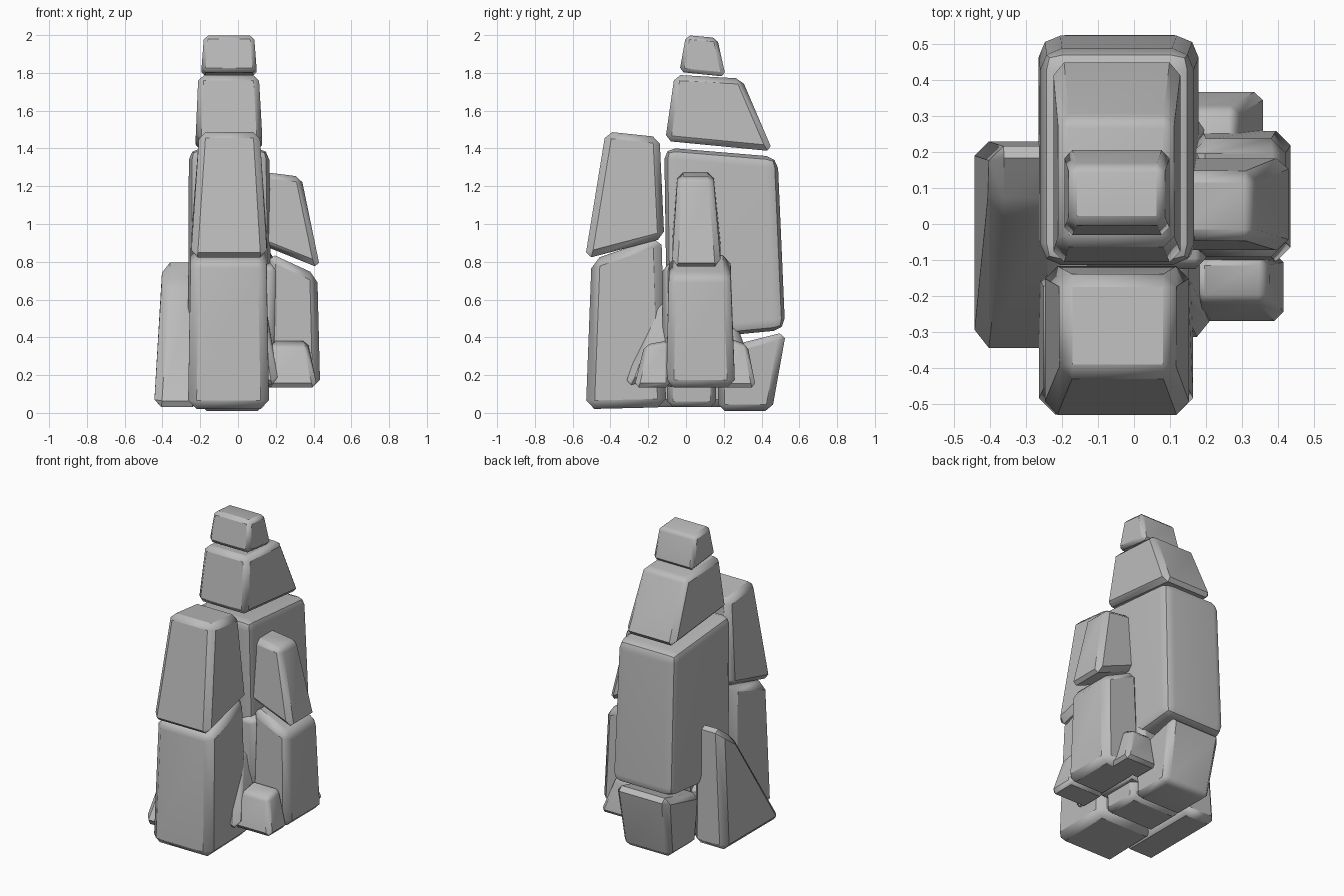
import bpy, bmesh, math

stone = bpy.data.materials.new("grey_stone")
stone.diffuse_color = (0.5, 0.5, 0.5, 1)


def block(name, bottom, top, zb, zt, bevel=0.04, tilt=(0, 0), segments=1):
    """Chamfered rock. bottom/top = (x0, x1, y0, y1); zb/zt = heights at the
    front and back; tilt = height change of bottom/top towards the right."""
    bm = bmesh.new()
    rings = []
    for (x0, x1, y0, y1), (zf, zk), t in ((bottom, zb, tilt[0]), (top, zt, tilt[1])):
        pts = ((x0, y0, zf), (x1, y0, zf + t), (x1, y1, zk + t), (x0, y1, zk))
        rings.append([bm.verts.new(p) for p in pts])
    lo, hi = rings
    bm.faces.new(lo[::-1])
    bm.faces.new(hi)
    for i in range(4):
        j = (i + 1) % 4
        bm.faces.new((lo[i], lo[j], hi[j], hi[i]))
    bmesh.ops.bevel(bm, geom=bm.edges[:], offset=bevel, segments=segments,
                    profile=0.5, affect='EDGES', clamp_overlap=True)
    bmesh.ops.recalc_face_normals(bm, faces=bm.faces[:])
    mesh = bpy.data.meshes.new(name)
    bm.to_mesh(mesh)
    bm.free()
    mesh.materials.append(stone)
    ob = bpy.data.objects.new(name, mesh)
    bpy.context.collection.objects.link(ob)
    bpy.ops.object.select_all(action='DESELECT')
    ob.select_set(True)
    bpy.context.view_layer.objects.active = ob
    bpy.ops.object.shade_smooth_by_angle(angle=math.radians(40))
    ob.modifiers.new("flat_faces", 'WEIGHTED_NORMAL').keep_sharp = True


# central spire, top to bottom
block("peak_rock", (-0.195, 0.1, -0.035, 0.21), (-0.18, 0.085, 0.0, 0.165),
      (1.805, 1.78), (2.0, 1.985), 0.022)
block("upper_rock", (-0.225, 0.13, -0.11, 0.46), (-0.21, 0.11, -0.06, 0.295),
      (1.44, 1.385), (1.79, 1.77), 0.03)
block("main_rock", (-0.265, 0.18, -0.1, 0.525), (-0.26, 0.165, -0.115, 0.485),
      (0.38, 0.44), (1.405, 1.355), 0.06, segments=2)
block("back_foot_rock", (-0.2, 0.14, 0.17, 0.455), (-0.23, 0.15, 0.17, 0.53),
      (0.01, 0.01), (0.34, 0.43), 0.035)
block("centre_foot_rock", (-0.22, 0.14, -0.1, 0.16), (-0.22, 0.15, -0.1, 0.16),
      (0.03, 0.03), (0.36, 0.36), 0.03)

# front column
block("front_upper_rock", (-0.25, 0.155, -0.535, -0.115), (-0.205, 0.115, -0.425, -0.14),
      (0.815, 0.925), (1.49, 1.46), 0.035)
block("front_lower_rock", (-0.265, 0.165, -0.53, -0.105), (-0.25, 0.15, -0.5, -0.13),
      (0.02, 0.03), (0.81, 0.935), 0.045)

# left wedge, steep at the back and sloping at the front
block("left_rock", (-0.445, -0.2, -0.365, 0.23), (-0.4, -0.2, 0.04, 0.215),
      (0.03, 0.03), (0.69, 0.82), 0.04)

# right column and the rocks around it
block("right_upper_rock", (0.1, 0.435, -0.075, 0.185), (0.1, 0.335, -0.045, 0.145),
      (0.9, 0.9), (1.28, 1.28), 0.03, tilt=(-0.135, -0.03))
block("right_lower_rock", (0.15, 0.435, -0.105, 0.26), (0.16, 0.42, -0.09, 0.235),
      (0.135, 0.135), (0.85, 0.85), 0.04, tilt=(0, -0.12))
block("inner_rock", (-0.15, 0.19, -0.125, 0.2), (-0.15, 0.2, -0.125, 0.2),
      (0.14, 0.14), (0.78, 0.85), 0.03)
block("inner_mound_rock", (-0.1, 0.215, -0.325, 0.33), (-0.1, 0.145, -0.17, 0.22),
      (0.14, 0.3), (0.58, 0.6), 0.035)
block("front_chip_rock", (0.15, 0.42, -0.275, -0.08), (0.17, 0.37, -0.22, -0.09),
      (0.135, 0.135), (0.36, 0.385), 0.025)
block("back_chip_rock", (0.13, 0.365, 0.19, 0.37), (0.13, 0.285, 0.2, 0.325),
      (0.135, 0.135), (0.405, 0.36), 0.022)
